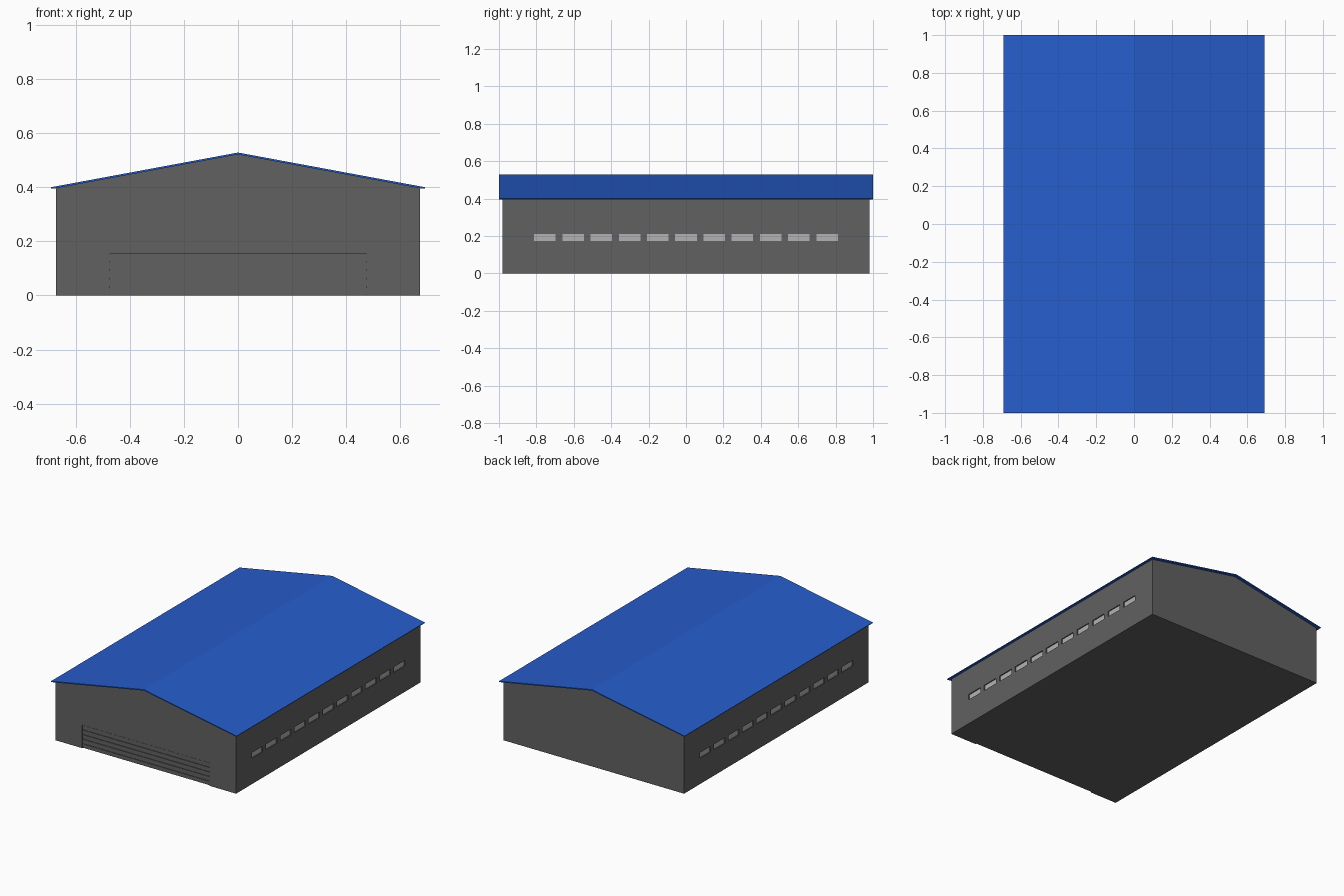
import bpy, bmesh
from mathutils import Matrix

if "Cube" in bpy.data.objects:
    bpy.data.objects.remove(bpy.data.objects["Cube"])


def material(name, rgb):
    m = bpy.data.materials.new(name)
    m.diffuse_color = (*rgb, 1)
    m.use_nodes = True
    m.node_tree.nodes["Principled BSDF"].inputs["Base Color"].default_value = m.diffuse_color
    return m


def finish(name, bm, mat=None):
    bmesh.ops.recalc_face_normals(bm, faces=bm.faces)
    me = bpy.data.meshes.new(name)
    bm.to_mesh(me)
    bm.free()
    ob = bpy.data.objects.new(name, me)
    bpy.context.collection.objects.link(ob)
    if mat:
        me.materials.append(mat)
    return ob


def prism(name, profile, half_len, mat):
    """Extrude an x-z outline along y."""
    bm = bmesh.new()
    face = bm.faces.new([bm.verts.new((x, -half_len, z)) for x, z in profile])
    out = bmesh.ops.extrude_face_region(bm, geom=[face])["geom"]
    bmesh.ops.translate(bm, vec=(0, 2 * half_len, 0),
                        verts=[v for v in out if isinstance(v, bmesh.types.BMVert)])
    return finish(name, bm, mat)


def boxes(name, items, mat=None):
    """One mesh made of (centre, size) boxes."""
    bm = bmesh.new()
    for c, s in items:
        bmesh.ops.create_cube(bm, size=1,
                              matrix=Matrix.Translation(c) @ Matrix.Diagonal((*s, 1)))
    return finish(name, bm, mat)


grey = material("wall_grey", (0.12, 0.12, 0.12))
blue = material("roof_blue", (0.02, 0.11, 0.6))
pale = material("window_pale", (0.45, 0.45, 0.45))

W, L, EAVE, RIDGE = 0.672, 0.98, 0.396, 0.521
DEPTH = 0.008

# Gabled hall body
walls = prism("walls", [(-W, 0), (W, 0), (W, EAVE), (0, RIDGE), (-W, EAVE)], L, grey)

# Thin overhanging roof sheet
prism("roof", [(-0.69, 0.396), (-0.69, 0.400), (0, 0.528), (0.69, 0.400),
               (0.69, 0.396), (W, EAVE), (0, RIDGE), (-W, EAVE)], 1.0, blue)

# Recesses for the windows and the front door
spots = [(side, 0.151 * i) for side in (-1, 1) for i in range(-5, 6)]
cuts = [((s * W, y, 0.192), (2 * DEPTH, 0.115, 0.038)) for s, y in spots]
cuts.append(((0, -L, 0.05), (0.945, 2 * DEPTH, 0.21)))
cutter = boxes("recess_cutter", cuts)
cutter.hide_render = True
cutter.hide_viewport = True
mod = walls.modifiers.new("recesses", "BOOLEAN")
mod.object = cutter
mod.solver = "EXACT"

# Window panes at the back of each recess
boxes("windows", [((s * (W - DEPTH), y, 0.192), (0.002, 0.115, 0.038))
                  for s, y in spots], pale)

# Horizontal door slats
boxes("door_slats", [((0, -L + DEPTH - 0.001, 0.016 + 0.031 * i), (0.945, 0.006, 0.024))
                     for i in range(5)], grey)
